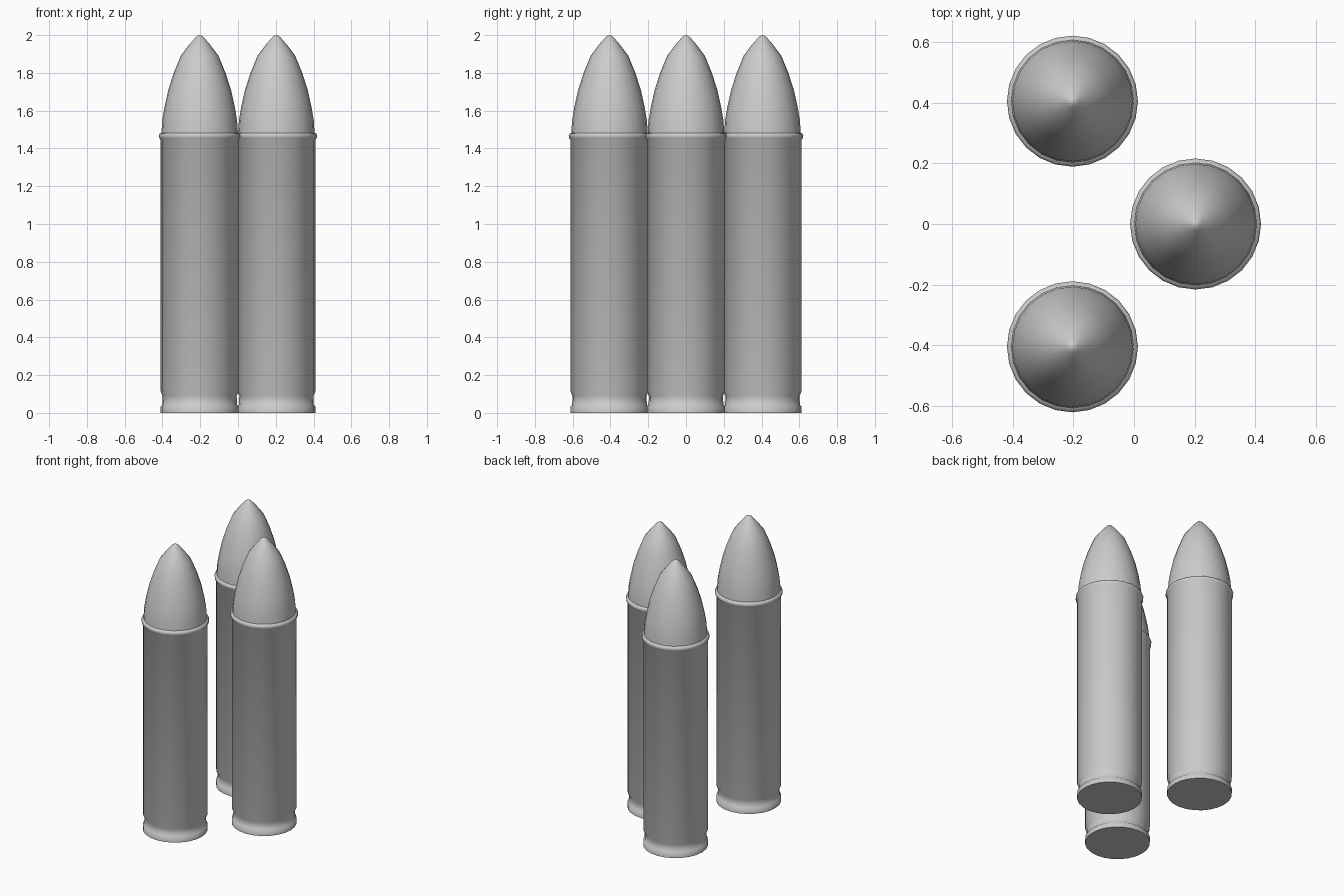
import bpy, bmesh, math

if "Cube" in bpy.data.objects:
    bpy.data.objects.remove(bpy.data.objects["Cube"])

SIDES = 24


def lathe(name, profile, location, angle=35):
    """Revolve (radius, height) points about z; zero radius makes a pole."""
    bm = bmesh.new()
    rings = []
    for r, z in profile:
        if r == 0:
            rings.append([bm.verts.new((0, 0, z))])
        else:
            rings.append([bm.verts.new((r * math.cos(2 * math.pi * i / SIDES),
                                        r * math.sin(2 * math.pi * i / SIDES), z))
                          for i in range(SIDES)])
    for a, b in zip(rings, rings[1:]):
        for i in range(SIDES):
            j = (i + 1) % SIDES
            if len(b) == 1:
                bm.faces.new((a[i], a[j], b[0]))
            else:
                bm.faces.new((a[i], a[j], b[j], b[i]))
    # flat bottom cap
    bm.faces.new(list(reversed(rings[0])))
    if len(rings[-1]) > 1:
        bm.faces.new(rings[-1])
    mesh = bpy.data.meshes.new(name)
    bm.to_mesh(mesh)
    bm.free()
    obj = bpy.data.objects.new(name, mesh)
    obj.location = location
    bpy.context.collection.objects.link(obj)
    bpy.ops.object.select_all(action='DESELECT')
    obj.select_set(True)
    bpy.context.view_layer.objects.active = obj
    bpy.ops.object.shade_smooth_by_angle(angle=math.radians(angle))
    return obj


# base rim, extraction groove, straight wall and rolled mouth
case_profile = [(0.206, 0), (0.206, 0.035), (0.198, 0.042), (0.196, 0.09),
                (0.206, 0.112), (0.206, 1.445), (0.214, 1.455),
                (0.216, 1.467), (0.212, 1.478), (0.198, 1.485)]
# pointed nose with a small blunt tip
nose_profile = [(0.203, 1.47), (0.198, 1.55), (0.186, 1.62), (0.166, 1.71),
                (0.137, 1.80), (0.100, 1.89), (0.055, 1.95),
                (0.022, 1.988), (0.010, 1.997), (0, 2.0)]

# three rounds in a triangle
for k, (x, y) in enumerate([(0.203, 0), (-0.203, 0.405), (-0.203, -0.405)], 1):
    lathe(f"case_{k}", case_profile, (x, y, 0), 50)
    lathe(f"nose_{k}", nose_profile, (x, y, 0), 50)
